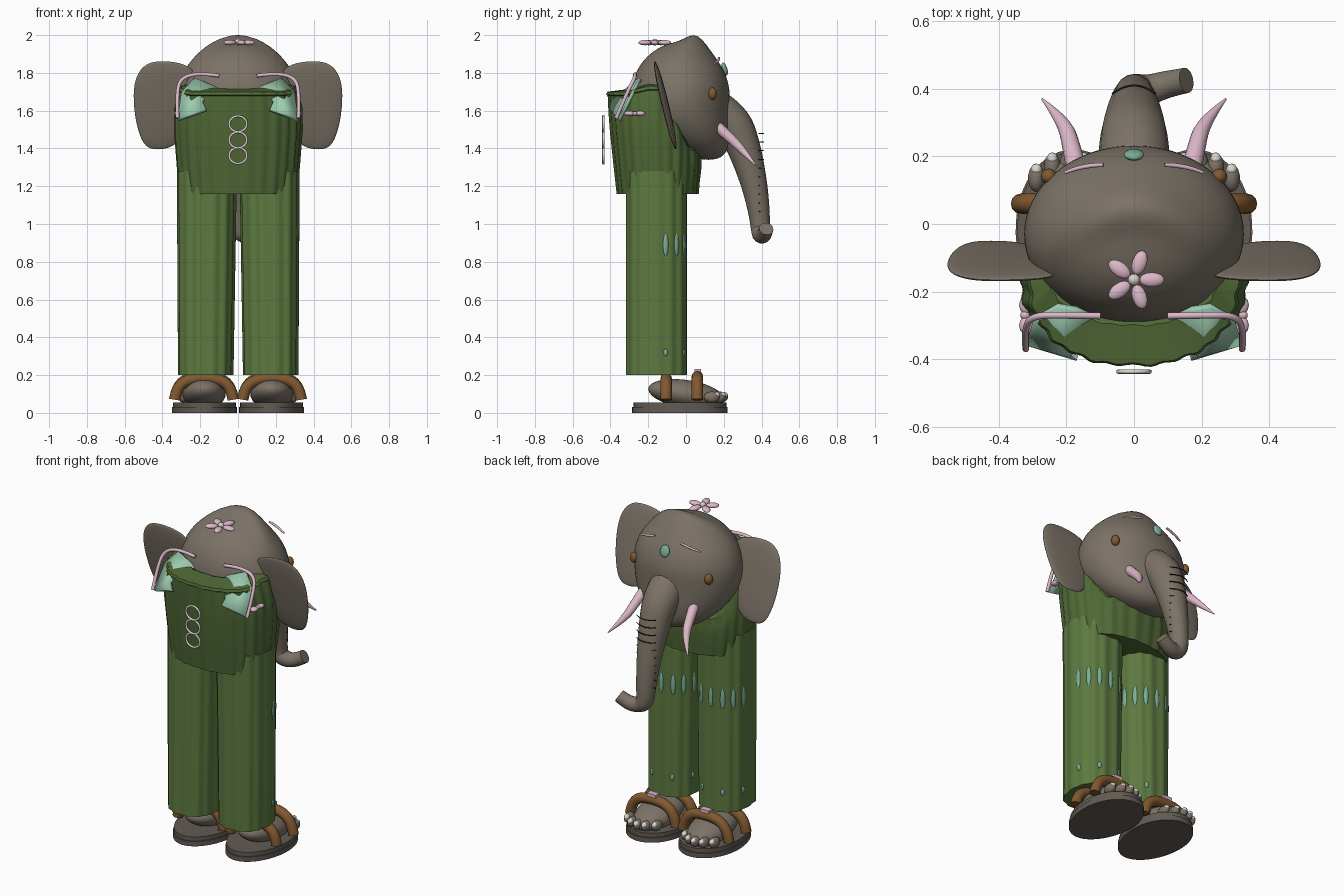
import bpy, bmesh
from math import sin, cos, pi, exp, radians
from mathutils import Vector, Matrix, Euler

if "Cube" in bpy.data.objects:
    bpy.data.objects.remove(bpy.data.objects["Cube"], do_unlink=True)


def material(name, rgb):
    m = bpy.data.materials.new(name)
    m.use_nodes = True
    m.diffuse_color = (*rgb, 1)
    m.node_tree.nodes["Principled BSDF"].inputs["Base Color"].default_value = (*rgb, 1)
    return m


SKIN = material("grey skin", (.2, .17, .135))
TROUSER = material("leaf green", (.11, .195, .052))
BODICE = material("dark green", (.08, .14, .037))
PINK = material("pink", (.72, .48, .58))
MINT = material("mint", (.34, .61, .43))
TEAL = material("deep mint", (.2, .43, .31))
BROWN = material("leather brown", (.22, .1, .03))
PALE = material("pale nail", (.7, .66, .6))
SOLE = material("sole grey", (.125, .105, .088))
DARK = material("dark crease", (.03, .025, .02))


def finish(name, bm, mat, angle=40):
    bmesh.ops.recalc_face_normals(bm, faces=bm.faces)
    me = bpy.data.meshes.new(name)
    bm.to_mesh(me)
    bm.free()
    return link(name, me, mat, angle)


def link(name, me, mat, angle=40):
    me.materials.clear()
    me.materials.append(mat)
    for p in me.polygons:
        p.use_smooth = True
        p.material_index = 0
    me.set_sharp_from_angle(angle=radians(angle))
    ob = bpy.data.objects.new(name, me)
    bpy.context.collection.objects.link(ob)
    return ob


def loft(name, rings, mat, caps=True, angle=40):
    bm = bmesh.new()
    rows = [[bm.verts.new(p) for p in ring] for ring in rings]
    n = len(rows[0])
    for a, b in zip(rows, rows[1:]):
        for i in range(n):
            j = (i + 1) % n
            bm.faces.new((a[i], a[j], b[j], b[i]))
    if caps:
        bm.faces.new(rows[0])
        bm.faces.new(rows[-1])
    return finish(name, bm, mat, angle)


def ball(name, loc, size, mat, rot=(0, 0, 0), shape=None, seg=20):
    bm = bmesh.new()
    bmesh.ops.create_uvsphere(bm, u_segments=seg, v_segments=seg // 2 + 2, radius=1)
    if shape:
        for v in bm.verts:
            v.co = shape(v.co)
    else:
        bm.transform(Matrix.LocRotScale(Vector(loc), Euler(rot), Vector(size)))
    return finish(name, bm, mat)


def tube(name, pts, radii, mat, closed=False, sides=4):
    cu = bpy.data.curves.new(name, 'CURVE')
    cu.dimensions = '3D'
    cu.bevel_depth = 1
    cu.bevel_resolution = sides
    cu.use_fill_caps = True
    s = cu.splines.new('NURBS')
    s.points.add(len(pts) - 1)
    for p, co, r in zip(s.points, pts, radii):
        p.co = (*co, 1)
        p.radius = r
    s.order_u = 3
    s.use_endpoint_u = not closed
    s.use_cyclic_u = closed
    s.resolution_u = 8
    ob = bpy.data.objects.new(name + " path", cu)
    bpy.context.collection.objects.link(ob)
    dg = bpy.context.evaluated_depsgraph_get()
    me = bpy.data.meshes.new_from_object(ob.evaluated_get(dg))
    bpy.data.objects.remove(ob, do_unlink=True)
    return link(name, me, mat, 50)


# Head: ellipsoid with a forward jaw and a curved brow ridge on the crown
def head_shape(n):
    x, y, z = n.x * .325, n.y * .262 - .03, 1.67 + n.z * (.29 if n.z > 0 else .33)
    if n.z < 0:
        y += .15 * n.z ** 2
    else:
        ridge = .06 - 2 * x * x
        z += .056 * n.z * exp(-((y - ridge) / .075) ** 2 - (x / .2) ** 2)
    return Vector((x, y, z))


ball("head", None, None, SKIN, shape=head_shape, seg=64)

# Trunk, curling sideways at the tip, with thin creases
tube("trunk",
     [(0, .12, 1.62), (0, .24, 1.56), (0, .31, 1.4), (0, .36, 1.22), (0, .385, 1.08),
      (0, .395, .97), (.04, .395, .94), (.1, .415, .94), (.155, .425, .975)],
     [.11, .105, .088, .07, .058, .05, .046, .04, .038], SKIN, sides=6)
for i in range(10):
    z = 1.48 - i * .046
    tube("trunk_crease", [(-.065, .385, z), (-.03, .41, z), (.03, .41, z), (.065, .385, z)],
         [.003] * 4, DARK, sides=1)

# Forehead gem and crown flower
ball("forehead_gem", (0, .205, 1.82), (.03, .014, .036), TEAL, (.3, 0, 0))
for i in range(5):
    a = i * 2 * pi / 5
    ball("flower_petal", (.053 * cos(a), -.165 + .053 * sin(a), 1.96),
         (.038, .022, .014), PINK, (0, 0, a), seg=14)
ball("flower_centre", (0, -.165, 1.963), (.018, .018, .018), PALE, seg=14)


def wavy(t, cx, cy, rx, ry, waves, amp, power=.85):
    k = 1 + amp * cos(waves * t) + amp * .5 * sin((waves // 2) * t + 1)
    sx, sy = cos(t), sin(t)
    return (cx + rx * k * abs(sx) ** power * (1 if sx > 0 else -1),
            cy + ry * k * abs(sy) ** power * (1 if sy > 0 else -1))


# Bodice: pleated tube whose rim drops away under the chin
def bodice_ring(f, rx, back, front, lift=0):
    ring = []
    for i in range(144):
        x, y = wavy(2 * pi * i / 144, 0, (front + back) / 2, rx, (front - back) / 2, 26, .013, .9)
        rim = 1.7 - max(0, min(1, (y + .14) / .16)) * .3
        rim += .25 * max(0, min(.12, y + .32)) * (y < -.14) + .03 * max(0, min(1, (.02 - y) / .16)) * (y >= -.14)
        ring.append((x, y, 1.16 + f * (rim - 1.16) + lift))
    return ring


loft("bodice", [bodice_ring(0, .305, -.365, .065), bodice_ring(.25, .322, -.38, .07),
                bodice_ring(.6, .337, -.4, .08), bodice_ring(.8, .335, -.408, .08),
                bodice_ring(.96, .31, -.412, .08), bodice_ring(.97, .315, -.42, .08),
                bodice_ring(1, .305, -.415, .07), bodice_ring(1, .25, -.3, .0, .01)], BODICE)

# Chain of three links down the bodice
for z in (1.53, 1.445, 1.362):
    ring = [(.05 * cos(i * pi / 4), -.437, z + .045 * sin(i * pi / 4)) for i in range(8)]
    tube("chain_link", ring, [.0065] * 8, PALE, closed=True, sides=2)

EAR = [(.22, 1.82), (.3, 1.86), (.4, 1.87), (.49, 1.86), (.545, 1.79), (.56, 1.69), (.55, 1.57),
       (.53, 1.48), (.495, 1.4), (.43, 1.385), (.34, 1.4), (.28, 1.47), (.23, 1.6), (.21, 1.72)]

for side, s in (("left", 1), ("right", -1)):
    def n(part):
        return side + "_" + part

    # Ear
    rings = []
    for k, d in ((.08, .02), (.6, .018), (.93, .009), (1, 0), (.93, -.009), (.6, -.018), (.08, -.02)):
        ring = []
        for x, z in EAR:
            x, z = .39 + (x - .39) * k, 1.63 + (z - 1.63) * k
            ring.append((s * x, -.165 + (1.86 - z) * .24 + d, z))
        rings.append(ring)
    ear = loft(n("ear"), rings, SKIN, angle=80)
    sub = ear.modifiers.new("smooth", 'SUBSURF')
    sub.levels = sub.render_levels = 2

    # Eye, eyebrow and tusk
    ball(n("eye"), (s * .252, .14, 1.69), (.024, .024, .032), BROWN)
    tube(n("eyebrow"), [(s * .09, .175, 1.88), (s * .15, .175, 1.865), (s * .205, .152, 1.85)],
         [.006, .008, .005], PINK, sides=2)
    tube(n("tusk"), [(s * .17, .16, 1.52), (s * .185, .23, 1.46), (s * .205, .3, 1.39),
                     (s * .272, .37, 1.31)], [.03, .027, .022, .003], PINK)

    # Shoulder plate, strap cord and small bow
    bm = bmesh.new()
    plate = [(.1, -.27, 1.72), (.23, -.25, 1.775), (.3, -.29, 1.7), (.32, -.36, 1.555),
             (.17, -.405, 1.61), (.19, -.395, 1.655)]
    bm.faces.new([bm.verts.new((s * x, y, z)) for x, y, z in plate])
    ob = finish(n("shoulder_plate"), bm, MINT)
    ob.modifiers.new("thickness", 'SOLIDIFY').thickness = .02
    tube(n("strap_cord"), [(s * .1, -.272, 1.785), (s * .2, -.27, 1.8), (s * .3, -.27, 1.775),
                           (s * .325, -.31, 1.7), (s * .32, -.37, 1.56)], [.01] * 5, PINK, sides=3)
    for dy in (-.03, .03):
        ball(n("bow_loop"), (s * .318, -.27 + dy, 1.585), (.022, .028, .014), PINK, seg=12)
    ball(n("bow_knot"), (s * .322, -.27, 1.585), (.015, .013, .012), PINK, seg=12)

    # Trouser leg with pleats
    def leg(t, z):
        f = (z - .2) / 1.08
        return wavy(t, s * (.172 - .006 * f), -.157, .144 + .012 * f, .16, 14, .02)

    loft(n("trouser_leg"), [[(*leg(2 * pi * i / 112, z), z) for i in range(112)]
                            for z in (.2, .5, .9, 1.28)], TROUSER)
    for k in range(7):
        t = radians(15 + 25 * k)
        for z, h, w in ((.89, .062, .015), (.32, .02, .012)):
            if h < .03 and k % 2:
                continue
            x, y = leg(t, z)
            ball(n("trouser_patch"), (x, y, z), (.007, w, h), TEAL, (0, 0, t), seg=10)

    # Sandal sole in two layers
    for part, z0, z1, k in (("outsole", 0, .03, 1), ("insole", .03, .055, .97)):
        rings = []
        for z in (z0, z1):
            ring = []
            for i in range(48):
                a = 2 * pi * i / 48
                w = .172 * (1 + .06 * sin(a)) * k
                ring.append((s * (.178 + w * cos(a)), -.032 + .253 * k * sin(a), z))
            rings.append(ring)
        loft(n(part), rings, SOLE)

    # Foot, toes and nails
    def foot_shape(v):
        y = v.y * .2
        return Vector((s * (.18 + v.x * .115), y, .1 + v.z * .075 - .13 * y))

    ball(n("foot"), None, None, SKIN, shape=foot_shape, seg=28)
    for k in range(-2, 3):
        x, y = s * (.195 + .047 * k), .18 - .011 * k * k
        ball(n("toe"), (x, y, .083), (.025, .042, .03), SKIN, seg=14)
        ball(n("toenail"), (x, y + .026, .096), (.016, .018, .014), PALE, (-.5, 0, 0), seg=10)

    # Leather straps and buckle
    for y, top in ((-.105, .175), (.06, .185)):
        arch = [(.025, .07), (.035, .13), (.09, top), (.18, top + .01), (.27, top), (.325, .13), (.335, .07)]
        tube(n("sandal_strap"), [(s * x, y, z) for x, z in arch], [.03] * 7, BROWN)
    bm = bmesh.new()
    bmesh.ops.create_cube(bm, size=1)
    bm.transform(Matrix.LocRotScale(Vector((s * .18, .062, .218)), None, Vector((.06, .036, .03))))
    finish(n("buckle"), bm, PINK)
